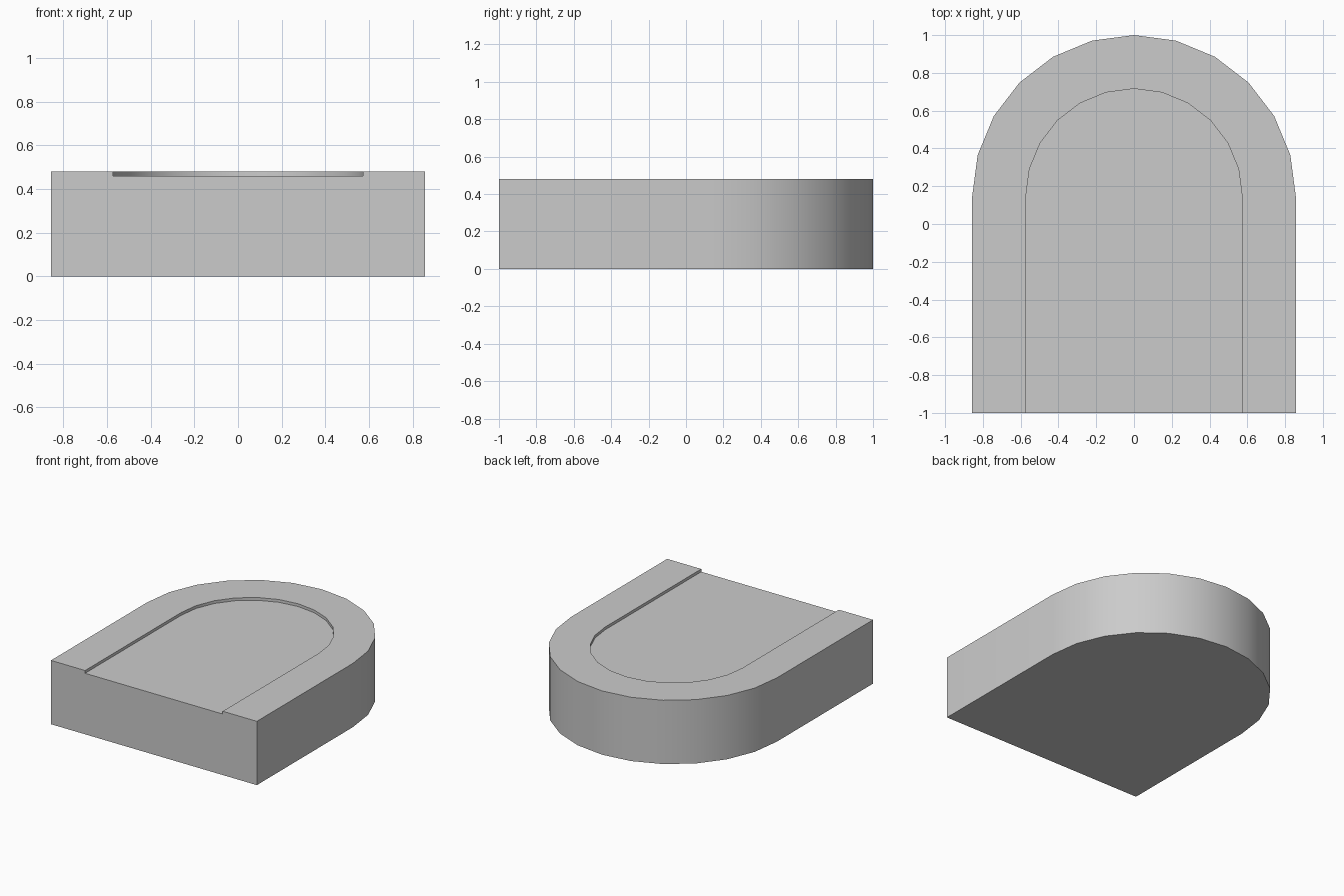
import bpy, bmesh, math

cube = bpy.data.objects.get("Cube")
if cube:
    bpy.data.objects.remove(cube, do_unlink=True)

OUTER, INNER = 0.857, 0.573      # arch radii
CENTRE_Y, FRONT_Y = 0.143, -1.0  # arch centre and straight front edge
TOP, FLOOR = 0.48, 0.459         # rim height and recessed floor height
STEPS = 12

stone = bpy.data.materials.new("light grey")
stone.use_nodes = True
grey = (0.6, 0.6, 0.6, 1.0)
stone.diffuse_color = grey
stone.node_tree.nodes["Principled BSDF"].inputs["Base Color"].default_value = grey

bm = bmesh.new()


def arch(radius, z):
    """Open arch outline from front right corner, round the back, to front left."""
    points = [(radius, FRONT_Y)]
    for i in range(STEPS + 1):
        a = math.pi * i / STEPS
        points.append((radius * math.cos(a), CENTRE_Y + radius * math.sin(a)))
    points.append((-radius, FRONT_Y))
    return [bm.verts.new((x, y, z)) for x, y in points]


def bridge(a, b):
    for i in range(len(a) - 1):
        bm.faces.new((a[i], a[i + 1], b[i + 1], b[i]))


base = arch(OUTER, 0)
rim_outer = arch(OUTER, TOP)
rim_inner = arch(INNER, TOP)
recess = arch(INNER, FLOOR)

# Outer wall, flat rim and recess step
bridge(base, rim_outer)
bridge(rim_outer, rim_inner)
bridge(rim_inner, recess)

# Recess floor, underside and notched front
bm.faces.new(recess)
bm.faces.new(base)
bm.faces.new((base[-1], base[0], rim_outer[0], rim_inner[0], recess[0],
              recess[-1], rim_inner[-1], rim_outer[-1]))
bmesh.ops.recalc_face_normals(bm, faces=bm.faces[:])

mesh = bpy.data.meshes.new("arched_block")
bm.to_mesh(mesh)
bm.free()
mesh.materials.append(stone)
block = bpy.data.objects.new("arched_block", mesh)
bpy.context.collection.objects.link(block)

# Smooth the curved walls while keeping the rims crisp
bpy.ops.object.select_all(action="DESELECT")
block.select_set(True)
bpy.context.view_layer.objects.active = block
bpy.ops.object.shade_smooth_by_angle(angle=math.radians(30))
